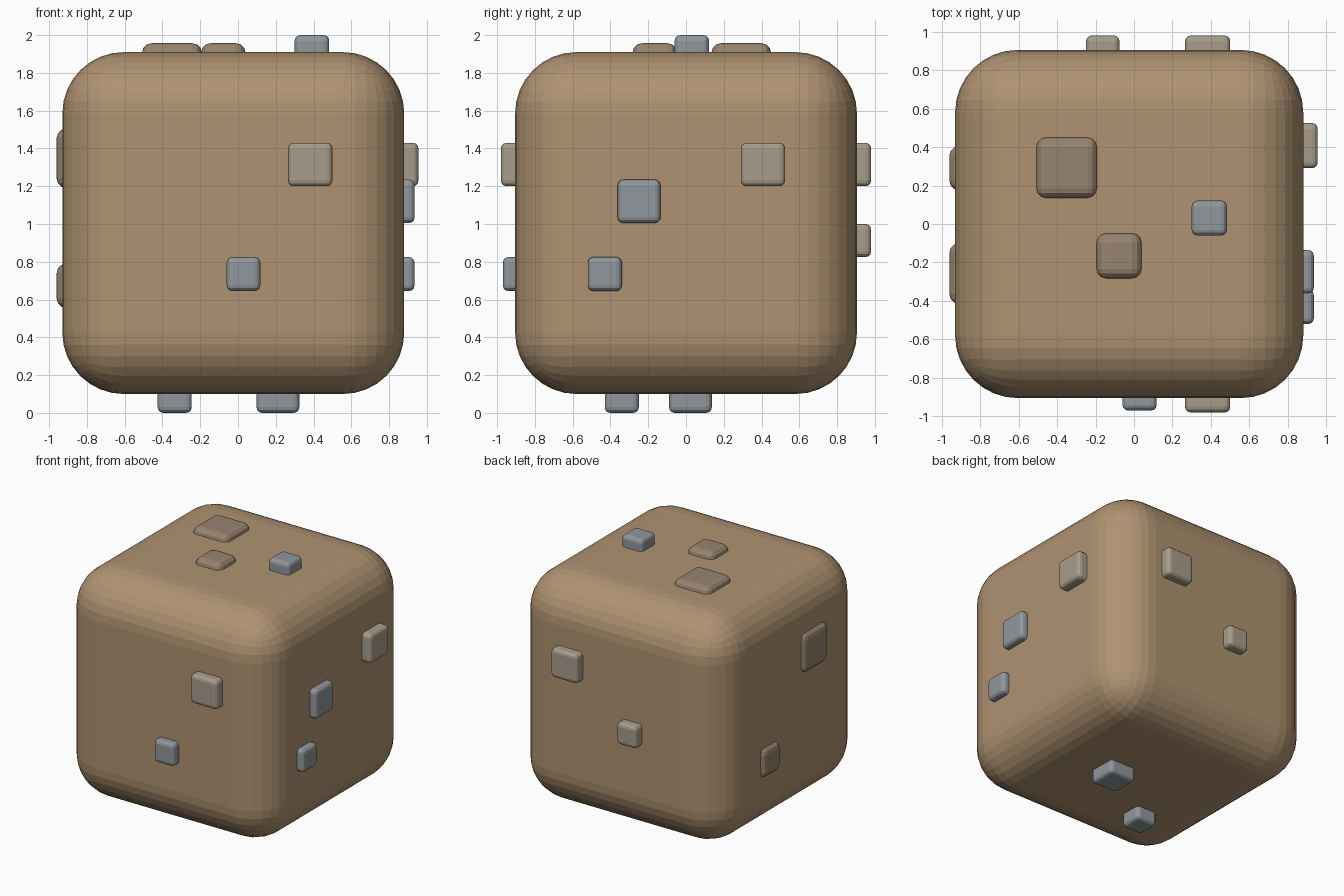
import bpy, bmesh
from mathutils import Vector

if "Cube" in bpy.data.objects:
    bpy.data.objects.remove(bpy.data.objects["Cube"])


def material(name, rgb):
    m = bpy.data.materials.new(name)
    m.diffuse_color = (*rgb, 1)
    m.use_nodes = True
    m.node_tree.nodes["Principled BSDF"].inputs["Base Color"].default_value = m.diffuse_color
    return m


BODY = material("body_tan", (0.43, 0.29, 0.165))
GREY = material("grey", (0.28, 0.31, 0.33))
SAND = material("sand", (0.39, 0.335, 0.26))
BROWN = material("brown", (0.31, 0.23, 0.16))


def rounded_box(name, lo, hi, radius, segments, mat):
    lo, hi = Vector(lo), Vector(hi)
    bm = bmesh.new()
    bmesh.ops.create_cube(bm, size=1)
    for v in bm.verts:
        v.co = Vector((c + 0.5) * (h - l) + l for c, l, h in zip(v.co, lo, hi))
    bmesh.ops.bevel(bm, geom=bm.edges[:], offset=radius, segments=segments,
                    profile=0.5, affect='EDGES', clamp_overlap=True)
    mesh = bpy.data.meshes.new(name)
    bm.to_mesh(mesh)
    bm.free()
    mesh.materials.append(mat)
    obj = bpy.data.objects.new(name, mesh)
    bpy.context.collection.objects.link(obj)
    return obj


# Main rounded block
LO, HI = (-0.93, -0.905, 0.10), (0.88, 0.905, 1.91)
rounded_box("block", LO, HI, 0.325, 8, BODY)


def stud(name, axis, side, outer, a, b, mat):
    """Small rounded box on one face; a and b are ranges on the other two axes."""
    radius = 0.05 if mat is BROWN else 0.03
    inner = outer - side * 0.16
    ranges = [a, b]
    ranges.insert(axis, (min(inner, outer), max(inner, outer)))
    lo, hi = zip(*ranges)
    rounded_box(name, lo, hi, radius, 3, mat)


# Studs: name, axis, side, outer position, two ranges, material
STUDS = [
    ("front_stud_upper", 1, -1, -0.98, (0.265, 0.50), (1.20, 1.43), SAND),
    ("front_stud_lower", 1, -1, -0.97, (-0.06, 0.118), (0.645, 0.825), GREY),
    ("right_stud_upper", 0, 1, 0.955, (0.29, 0.525), (1.20, 1.43), SAND),
    ("right_stud_middle", 0, 1, 0.935, (-0.362, -0.135), (1.005, 1.235), GREY),
    ("right_stud_lower", 0, 1, 0.935, (-0.52, -0.34), (0.645, 0.825), GREY),
    ("back_stud_upper", 1, 1, 0.98, (0.265, 0.50), (1.20, 1.43), SAND),
    ("back_stud_lower", 1, 1, 0.98, (-0.25, -0.075), (0.825, 1.0), SAND),
    ("left_stud_upper", 0, -1, -0.96, (-0.415, -0.10), (1.19, 1.505), BROWN),
    ("left_stud_lower", 0, -1, -0.96, (0.175, 0.405), (0.555, 0.79), BROWN),
    ("top_stud_large", 2, 1, 1.957, (-0.508, -0.192), (0.135, 0.45), BROWN),
    ("top_stud_small", 2, 1, 1.957, (-0.195, 0.04), (-0.283, -0.048), BROWN),
    ("top_stud_grey", 2, 1, 2.0, (0.30, 0.483), (-0.06, 0.122), GREY),
    ("bottom_stud_large", 2, -1, 0.0, (0.098, 0.325), (-0.09, 0.137), GREY),
    ("bottom_stud_small", 2, -1, 0.0, (-0.425, -0.245), (-0.43, -0.25), GREY),
]
for s in STUDS:
    stud(*s)
